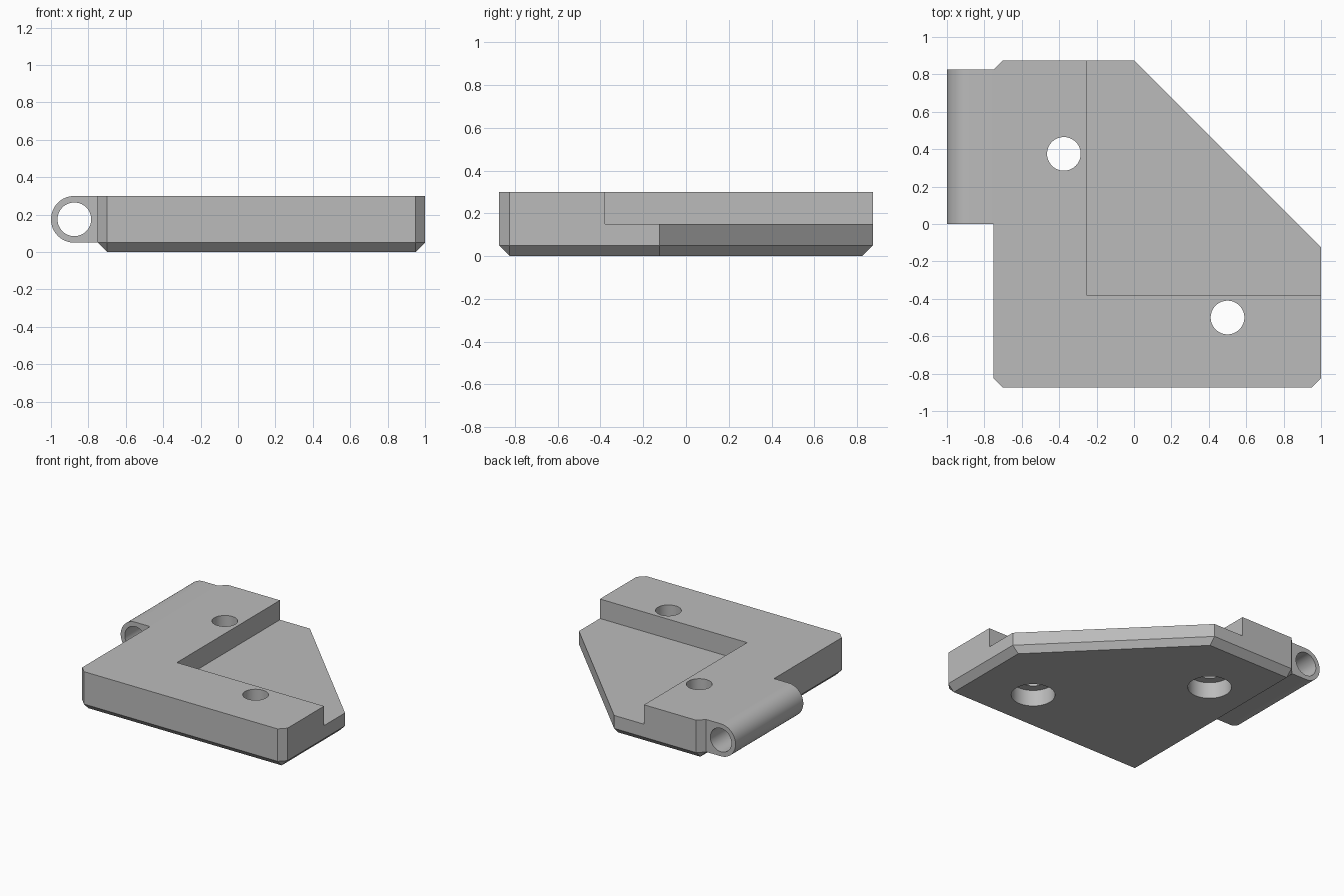
import bpy, bmesh, math
from mathutils import Matrix

if "Cube" in bpy.data.objects:
    bpy.data.objects.remove(bpy.data.objects["Cube"])

grey = bpy.data.materials.new("plain grey")
grey.use_nodes = True
grey.diffuse_color = (0.5, 0.5, 0.5, 1)
grey.node_tree.nodes["Principled BSDF"].inputs["Base Color"].default_value = (0.5, 0.5, 0.5, 1)


def finish(name, bm):
    bmesh.ops.recalc_face_normals(bm, faces=bm.faces)
    mesh = bpy.data.meshes.new(name)
    bm.to_mesh(mesh)
    bm.free()
    mesh.materials.append(grey)
    obj = bpy.data.objects.new(name, mesh)
    bpy.context.collection.objects.link(obj)
    return obj


def cylinder(name, radius, depth, matrix):
    bm = bmesh.new()
    bmesh.ops.create_cone(bm, cap_ends=True, segments=64, radius1=radius,
                          radius2=radius, depth=depth, matrix=matrix)
    return finish(name, bm)


def cut(obj, cutter):
    # Subtract the cutter, then discard it
    mod = obj.modifiers.new("cut", 'BOOLEAN')
    mod.operation = 'DIFFERENCE'
    mod.solver = 'EXACT'
    mod.object = cutter
    cutter.hide_render = True
    bpy.ops.object.select_all(action='DESELECT')
    bpy.context.view_layer.objects.active = obj
    obj.select_set(True)
    bpy.ops.object.modifier_apply(modifier=mod.name)
    bpy.data.objects.remove(cutter)


def smooth(obj):
    bpy.ops.object.select_all(action='DESELECT')
    bpy.context.view_layer.objects.active = obj
    obj.select_set(True)
    bpy.ops.object.shade_smooth_by_angle(angle=math.radians(25))


# Base plate: chamfered outline, narrowing to a smaller bottom face
TOP, BEVEL, STEP = 0.3, 0.05, 0.15
outline = [(-0.75, -0.825), (-0.7, -0.875), (0.95, -0.875), (1, -0.825),
           (1, -0.125), (0, 0.875), (-0.7, 0.875), (-0.75, 0.825)]
bottom = [(-0.7, -0.825), (0.95, -0.825), (0.95, -0.125), (0, 0.825), (-0.7, 0.825)]
bm = bmesh.new()
for ring, z in ((bottom, 0), (outline, BEVEL), (outline, TOP)):
    for x, y in ring:
        bm.verts.new((x, y, z))
bmesh.ops.convex_hull(bm, input=bm.verts)
bmesh.ops.dissolve_limit(bm, angle_limit=0.01, verts=bm.verts, edges=bm.edges)
plate = finish("corner_plate", bm)

# Lowered corner leaving an L-shaped raised rim
bm = bmesh.new()
bmesh.ops.create_cube(bm, size=2, matrix=Matrix.Translation((0.745, 0.62, STEP + 1)))
cut(plate, finish("recess_cutter", bm))

# Screw holes, counterbored from below
for x, y in ((-0.375, 0.375), (0.5, -0.5)):
    cut(plate, cylinder("hole_cutter", 0.09, 1, Matrix.Translation((x, y, 0.2))))
    cut(plate, cylinder("counterbore_cutter", 0.153, 0.25, Matrix.Translation((x, y, 0))))
smooth(plate)

# Hinge knuckle: rounded profile extruded along y, with a pin bore
cx, cz, radius, y0, y1 = -0.875, 0.175, 0.125, 0.0, 0.825
profile = [(-0.75, cz - radius), (-0.75, cz + radius)]
for i in range(33):
    a = math.pi / 2 + math.pi * i / 32
    profile.append((cx + radius * math.cos(a), cz + radius * math.sin(a)))
bm = bmesh.new()
face = bm.faces.new([bm.verts.new((x, y0, z)) for x, z in profile])
extruded = bmesh.ops.extrude_face_region(bm, geom=[face])["geom"]
bmesh.ops.translate(bm, vec=(0, y1 - y0, 0),
                    verts=[v for v in extruded if isinstance(v, bmesh.types.BMVert)])
knuckle = finish("hinge_knuckle", bm)
bore = Matrix.Translation((cx, 0.4, cz)) @ Matrix.Rotation(math.pi / 2, 4, 'X')
cut(knuckle, cylinder("bore_cutter", 0.09, 2, bore))
smooth(knuckle)
